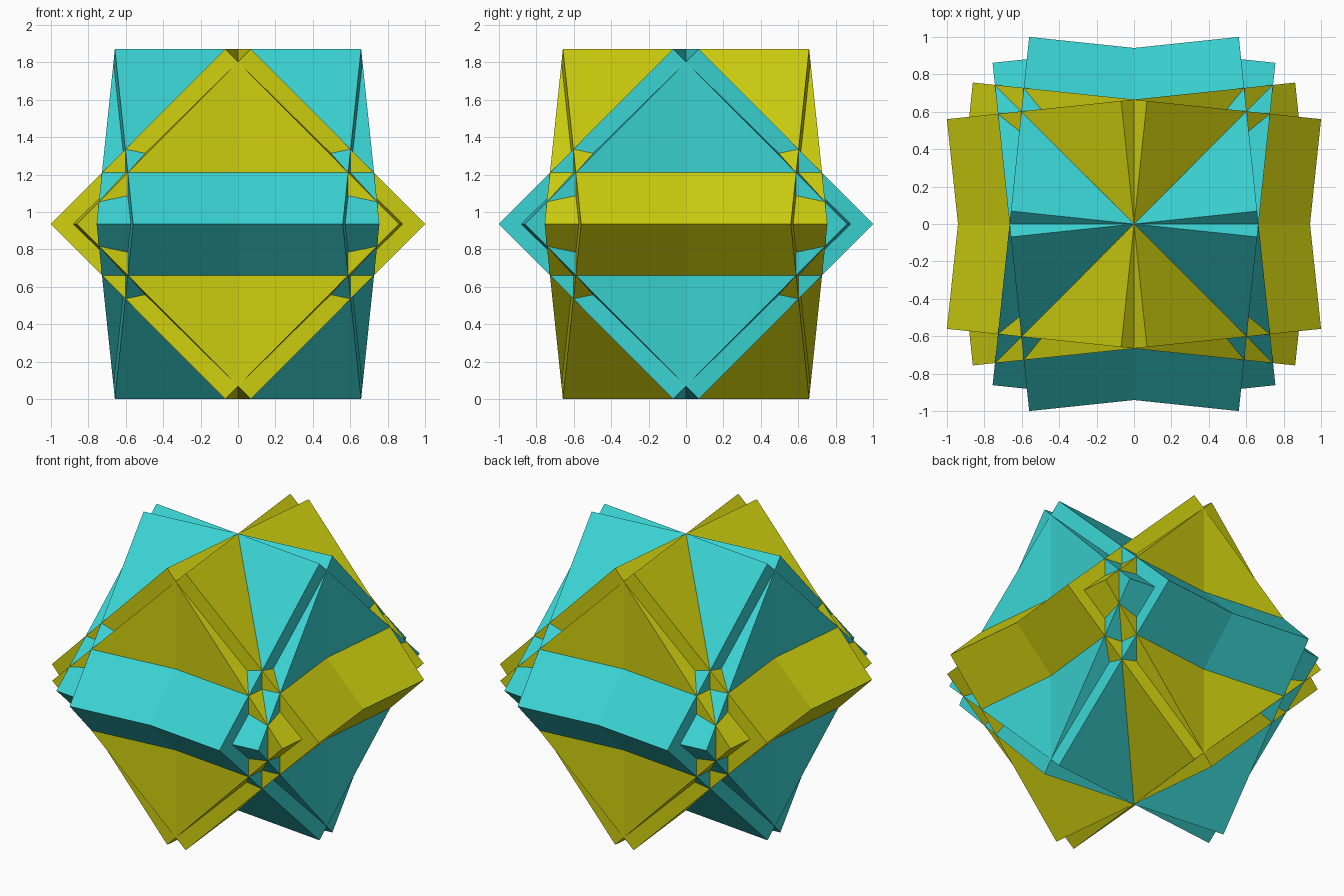
import bpy
import math
from mathutils import Matrix

if "Cube" in bpy.data.objects:
    bpy.data.objects.remove(bpy.data.objects["Cube"])

HALF_DIAGONAL = 0.936                  # centre to edge of each cube
SIDE = HALF_DIAGONAL * math.sqrt(2)
TWIST = 6                              # degrees each pair is fanned apart


def make_material(name, rgb):
    mat = bpy.data.materials.new(name)
    mat.diffuse_color = (*rgb, 1)
    mat.use_nodes = True
    mat.node_tree.nodes["Principled BSDF"].inputs["Base Color"].default_value = mat.diffuse_color
    return mat


olive = make_material("olive", (0.62, 0.62, 0.005))
cyan = make_material("cyan", (0.042, 0.64, 0.64))


# Cube balanced on one edge (edge along y), then turned about the vertical
def edge_cube(name, turn, mat):
    bpy.ops.mesh.primitive_cube_add(size=SIDE)
    cube = bpy.context.object
    cube.name = name
    cube.data.transform(
        Matrix.Translation((0, 0, HALF_DIAGONAL))
        @ Matrix.Rotation(math.radians(turn), 4, 'Z')
        @ Matrix.Rotation(math.radians(45), 4, 'Y'))
    cube.data.materials.append(mat)


# Two crossing pairs of interpenetrating cubes
for base, mat in ((0, olive), (90, cyan)):
    for side, sign in (("left", 1), ("right", -1)):
        edge_cube(f"{mat.name}_cube_{side}", base + sign * TWIST, mat)
